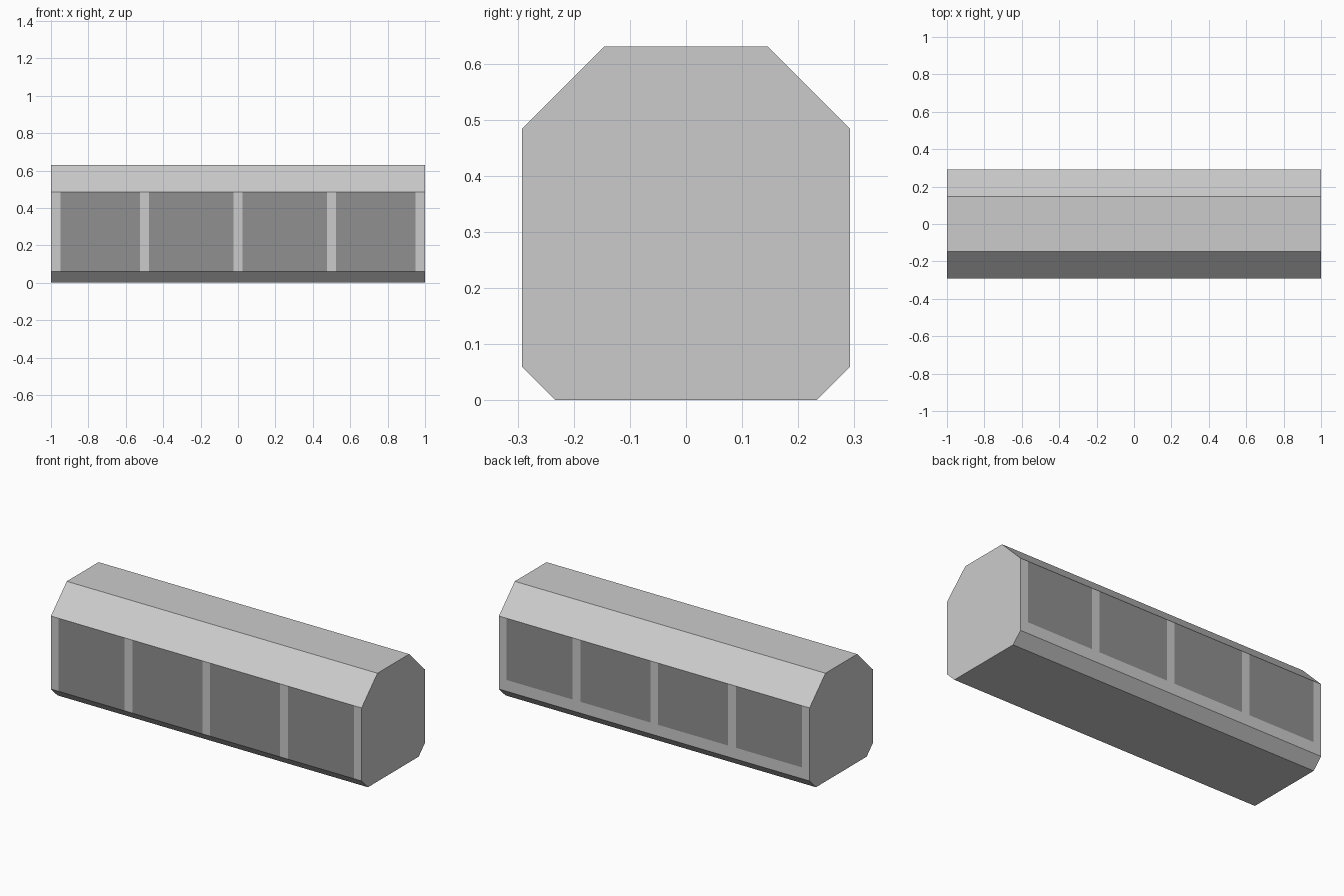
import bpy, bmesh

if "Cube" in bpy.data.objects:
    bpy.data.objects.remove(bpy.data.objects["Cube"])

# Half cross-section (y, z), mirrored to a chamfered eight-sided profile
half = [(0.233, 0.0), (0.292, 0.059), (0.292, 0.484), (0.146, 0.63)]
profile = half + [(-y, z) for y, z in reversed(half)]

bm = bmesh.new()

# Body: extrude the profile along x
base = bm.faces.new([bm.verts.new((-1, y, z)) for y, z in profile])
ext = bmesh.ops.extrude_face_region(bm, geom=[base], use_keep_orig=True)
verts = [g for g in ext["geom"] if isinstance(g, bmesh.types.BMVert)]
bmesh.ops.translate(bm, verts=verts, vec=(2, 0, 0))
bmesh.ops.recalc_face_normals(bm, faces=bm.faces[:])


def cut(co, no, faces):
    edges = {e for f in faces for e in f.edges}
    vs = {v for f in faces for v in f.verts}
    bmesh.ops.bisect_plane(bm, geom=list(faces) + list(edges) + list(vs),
                           plane_co=co, plane_no=no)


# Pillar lines along the body, and the sill line of the rear panels
posts = [-0.975, -0.5, 0.0, 0.5, 0.975]
for p in posts:
    for x in (p - 0.025, p + 0.025):
        if abs(x) < 0.99:
            cut((x, 0, 0), (1, 0, 0), bm.faces[:])
bm.normal_update()
cut((0, 0, 0.125), (0, 0, 1), [f for f in bm.faces if f.normal.y > 0.9])
bm.normal_update()

# Dark flush panels between the pillars on both long sides
for f in bm.faces:
    c = f.calc_center_median()
    between = all(abs(c.x - p) > 0.03 for p in posts)
    wall = abs(f.normal.y) > 0.9
    sill = f.normal.y > 0 and c.z < 0.125
    f.material_index = int(wall and between and not sill)

mesh = bpy.data.meshes.new("body")
bm.to_mesh(mesh)
bm.free()
body = bpy.data.objects.new("body", mesh)
bpy.context.collection.objects.link(body)

# Shell and panel materials
for name, v in (("shell_grey", 0.8), ("panel_dark", 0.28)):
    mat = bpy.data.materials.new(name)
    mat.diffuse_color = (v, v, v, 1)
    mat.use_nodes = True
    mat.node_tree.nodes["Principled BSDF"].inputs["Base Color"].default_value = mat.diffuse_color
    mesh.materials.append(mat)
